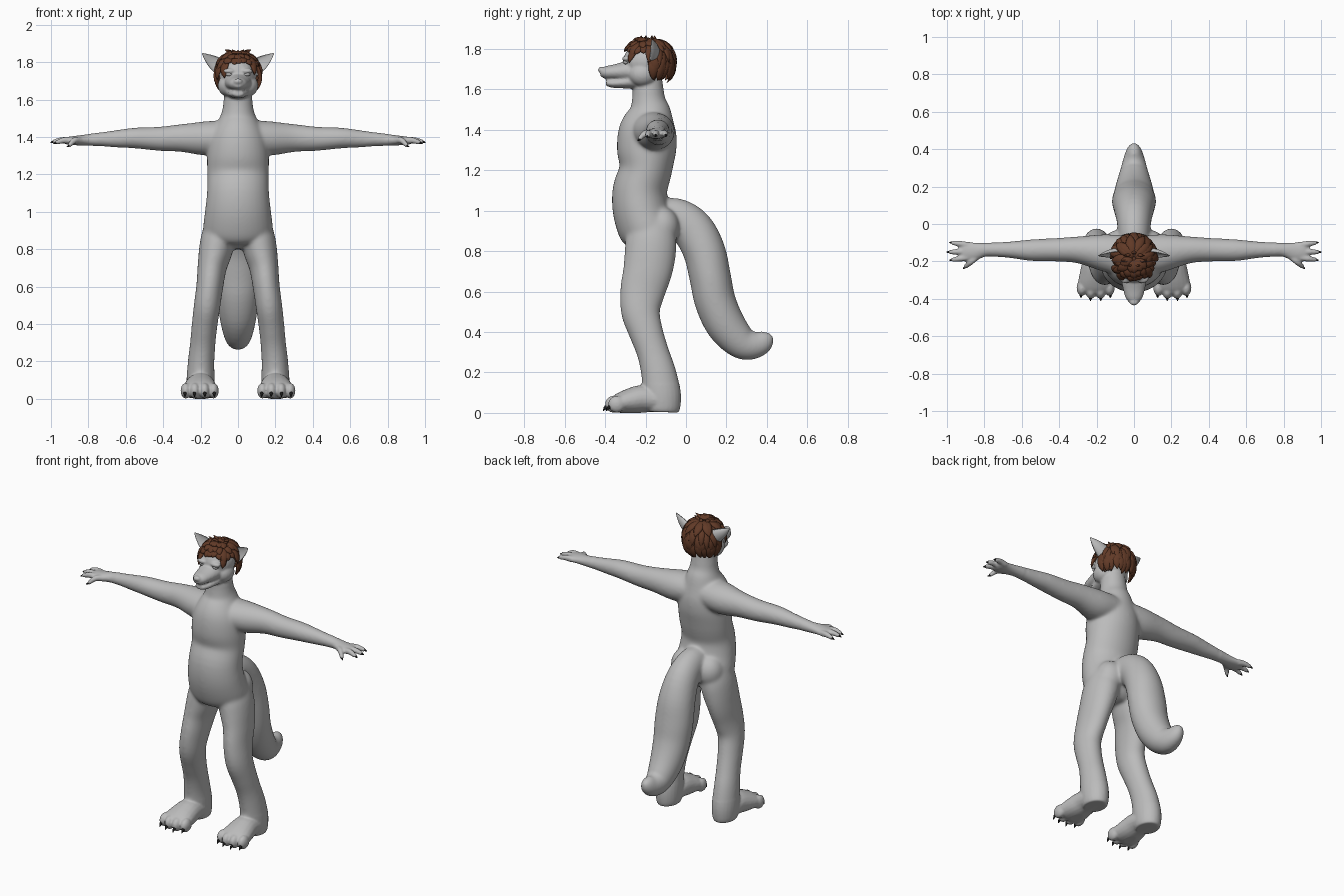
import bpy, bmesh, math, random
from mathutils import Vector, Matrix

random.seed(4)
cube = bpy.data.objects.get("Cube")
if cube:
    bpy.data.objects.remove(cube)


def material(name, rgb, rough=0.7):
    m = bpy.data.materials.new(name)
    m.use_nodes = True
    m.diffuse_color = (*rgb, 1)
    bsdf = next(n for n in m.node_tree.nodes if n.type == 'BSDF_PRINCIPLED')
    bsdf.inputs["Base Color"].default_value = (*rgb, 1)
    bsdf.inputs["Roughness"].default_value = rough
    return m


GREY = material("grey fur", (0.5, 0.5, 0.5))
BROWN = material("brown hair", (0.12, 0.042, 0.02))
BLACK = material("black claw", (0.012, 0.012, 0.012))


def spline(st, steps):
    # Catmull-Rom through the stations
    out = []
    for i in range(len(st) - 1):
        p0, p1, p2, p3 = (st[max(0, min(len(st) - 1, i + k))] for k in (-1, 0, 1, 2))
        for j in range(steps):
            t = j / steps
            out.append([0.5 * (2 * b + (c - a) * t + (2 * a - 5 * b + 4 * c - d) * t * t
                               + (3 * b - a - 3 * c + d) * t ** 3)
                        for a, b, c, d in zip(p0, p1, p2, p3)])
    return out + [list(st[-1])]


def tube(bm, stations, side, sides=20, steps=4, cup=None):
    # Loft of ellipses; a station is x, y, z, radius along side, other radius
    st = spline(stations, steps)
    pts = [Vector(s[:3]) for s in st]
    rings = []
    for i, s in enumerate(st):
        t = (pts[min(i + 1, len(st) - 1)] - pts[max(i - 1, 0)]).normalized()
        u = Vector(side)
        u = (u - t * u.dot(t)).normalized()
        v = t.cross(u)
        if cup and v.y > 0:
            v = -v
        ring = []
        for k in range(sides):
            a = math.tau * k / sides
            h = math.sin(a)
            if cup and h > 0:
                h *= -cup
            ring.append(bm.verts.new(pts[i] + u * (abs(s[3]) * math.cos(a)) + v * (abs(s[4]) * h)))
        rings.append(ring)
    for r, q in zip(rings, rings[1:]):
        for k in range(sides):
            n = (k + 1) % sides
            bm.faces.new((r[k], r[n], q[n], q[k]))
    bm.faces.new(rings[0][::-1])
    bm.faces.new(rings[-1])


def ball(bm, c, r):
    bmesh.ops.create_uvsphere(bm, u_segments=20, v_segments=14, radius=1,
                              matrix=Matrix.Translation(c) @ Matrix.Diagonal((*r, 1)))


def finish(bm, name, mat):
    bmesh.ops.recalc_face_normals(bm, faces=bm.faces)
    me = bpy.data.meshes.new(name)
    bm.to_mesh(me)
    bm.free()
    me.materials.append(mat)
    me.shade_smooth()
    ob = bpy.data.objects.new(name, me)
    bpy.context.collection.objects.link(ob)
    return ob


X, Y = (1, 0, 0), (0, 1, 0)
bm = bmesh.new()

# Torso and neck
tube(bm, [(0, -.19, 1.66, .07, .07), (0, -.185, 1.55, .083, .083), (0, -.18, 1.49, .105, .108),
          (0, -.19, 1.4, .15, .142), (0, -.195, 1.3, .165, .147), (0, -.2, 1.2, .165, .13),
          (0, -.228, 1.1, .166, .135), (0, -.222, 1.0, .177, .14), (0, -.19, .9, .185, .14),
          (0, -.175, .84, .15, .11), (0, -.175, .8, .07, .06)], X, 32)

# Tail, swelling from the root and hooking up at the tip
tube(bm, [(0, -.16, .97, .08, .08), (0, -.06, .965, .085, .1), (0, .03, .91, .095, .105),
          (0, .09, .8, .11, .105), (0, .12, .67, .118, .103), (0, .145, .55, .112, .102),
          (0, .2, .43, .098, .098), (0, .28, .345, .076, .082), (0, .355, .34, .056, .066),
          (0, .4, .37, .036, .046), (0, .418, .39, .014, .018)], X, 24)

# Skull, cheeks, muzzle, jaw, nose
ball(bm, (0, -.2, 1.735), (.1, .112, .1))
for s in (1, -1):
    ball(bm, (s * .05, -.215, 1.675), (.058, .07, .06))
    ball(bm, (s * .045, -.292, 1.752), (.034, .025, .016))
tube(bm, [(0, -.22, 1.69, .08, .055), (0, -.29, 1.69, .07, .05), (0, -.35, 1.686, .058, .039),
          (0, -.395, 1.684, .045, .032), (0, -.422, 1.686, .024, .02)], X)
tube(bm, [(0, -.22, 1.645, .075, .045), (0, -.3, 1.635, .058, .03), (0, -.36, 1.63, .045, .022),
          (0, -.395, 1.632, .028, .014)], X)
ball(bm, (0, -.418, 1.697), (.024, .018, .016))

for s in (1, -1):
    # Arm and palm
    tube(bm, [(s * .06, -.17, 1.4, .11, .09), (s * .17, -.152, 1.392, .098, .092),
              (s * .3, -.138, 1.394, .072, .075), (s * .42, -.138, 1.39, .063, .065),
              (s * .55, -.14, 1.394, .058, .056), (s * .65, -.138, 1.39, .046, .047),
              (s * .74, -.137, 1.387, .039, .037), (s * .8, -.138, 1.384, .037, .031),
              (s * .86, -.148, 1.381, .05, .026), (s * .91, -.147, 1.379, .051, .021),
              (s * .93, -.147, 1.378, .03, .012)], Y)
    # Leg
    tube(bm, [(s * .09, -.17, .95, .08, .1), (s * .105, -.172, .86, .093, .125),
              (s * .122, -.178, .78, .089, .127), (s * .139, -.19, .7, .078, .122),
              (s * .151, -.215, .6, .072, .112), (s * .165, -.225, .5, .071, .097),
              (s * .178, -.198, .4, .069, .085), (s * .188, -.164, .3, .068, .08),
              (s * .197, -.136, .2, .071, .087), (s * .2, -.12, .1, .075, .094),
              (s * .2, -.115, .03, .071, .088), (s * .2, -.115, .004, .062, .078)], X, 24)
    ball(bm, (s * .085, -.12, .92), (.088, .088, .1))
    # Foot
    tube(bm, [(s * .2, -.1, .055, .07, .053), (s * .2, -.2, .07, .077, .068),
              (s * .203, -.27, .06, .088, .064), (s * .205, -.33, .048, .096, .05),
              (s * .205, -.36, .04, .08, .036)], X)
    for dx, y in ((-.074, -.342), (-.026, -.358), (.026, -.358), (.074, -.342)):
        ball(bm, (s * .205 + dx, y, .043), (.028, .043, .042))

# Fingers and thumb: root x, root y, tip x, tip y, tip height
FINGERS = [(.89, -.112, .975, -.1, 1.374), (.9, -.148, .99, -.15, 1.374),
           (.89, -.18, .975, -.192, 1.368), (.84, -.175, .905, -.232, 1.352)]
for s in (1, -1):
    for x0, y0, x1, y1, z in FINGERS:
        tube(bm, [(s * x0, y0, 1.38, .019, .017), (s * (x0 + x1) / 2, (y0 + y1) / 2, 1.382, .017, .016),
                  (s * x1, y1, z, .011, .011)], (0, 0, 1), 12)

# Fuse everything into one skin, then relax the large joints only
body = finish(bm, "body", GREY)
bpy.context.view_layer.objects.active = body
rm = body.modifiers.new("fuse", 'REMESH')
rm.mode = 'VOXEL'
rm.voxel_size = 0.0065
bpy.ops.object.modifier_apply(modifier=rm.name)
group = body.vertex_groups.new(name="joints")
group.add([v.index for v in body.data.vertices
           if abs(v.co.x) < .75 and .14 < v.co.z < 1.58], 1, 'REPLACE')
for label, count, vg in (("relax joints", 30, "joints"), ("relax all", 4, "")):
    sm = body.modifiers.new(label, 'SMOOTH')
    sm.factor, sm.iterations, sm.vertex_group = 0.5, count, vg
    bpy.ops.object.modifier_apply(modifier=sm.name)
for v in body.data.vertices:
    v.co.z = max(v.co.z, 0)
body.data.shade_smooth()

# Ears, eyes
for s, label in ((1, "left"), (-1, "right")):
    bm = bmesh.new()
    tube(bm, [(s * .062, -.165, 1.75, .04, .035), (s * .095, -.165, 1.775, .046, .036),
              (s * .135, -.165, 1.803, .036, .026), (s * .168, -.168, 1.828, .019, .013),
              (s * .19, -.17, 1.846, .003, .002)], (-s * .55, .35, .75), 20, 4, cup=.55)
    finish(bm, label + "_ear", GREY)
    bm = bmesh.new()
    ball(bm, (s * .046, -.297, 1.735), (.02, .014, .011))
    finish(bm, label + "_eye", GREY)

# Claws on fingers and toes
bm = bmesh.new()
for s in (1, -1):
    for x0, y0, x1, y1, z in FINGERS:
        d = Vector((s * (x1 - x0), y1 - y0, -.03)).normalized()
        a = Vector((s * x1, y1, z))
        tube(bm, [(*(a - d * .004), .006, .006), (*(a + d * .006), .005, .005),
                  (*(a + d * .014), .001, .001)], (0, 0, 1), 8, 2)
    for dx, y in ((-.074, -.372), (-.026, -.388), (.026, -.388), (.074, -.372)):
        x = s * .205 + dx * 1.06
        tube(bm, [(x, y + .012, .034, .01, .01), (x, y - .008, .028, .009, .01),
                  (x, y - .022, .01, .001, .002)], X, 8, 3)
finish(bm, "claws", BLACK)

# Hair: a cap under layered leaf-shaped locks that follow the skull
C, R = Vector((0, -.185, 1.735)), Vector((.108, .115, .108))


def on_head(azim, polar, lift):
    # azim 0 is the face, pi the back; polar is measured from the crown
    d = Vector((math.sin(polar) * math.sin(azim), -math.sin(polar) * math.cos(azim), math.cos(polar)))
    return C + Vector(a * b for a, b in zip(d, R)) * lift


def lock(bm, azim, p0, p1, width, flare):
    st = []
    twist = random.uniform(-.25, .25)
    for t, w in ((0, .35), (.3, .9), (.6, 1), (.85, .6), (1, .05)):
        p = on_head(azim + twist * t, p0 + (p1 - p0) * t, 1.0 + .1 * math.sin(t * 2) + flare * t * t)
        st.append((*p, width * w, .011 * w))
    tube(bm, st, (math.cos(azim), math.sin(azim), 0), 8, 2)


def reach(azim):
    # How far down the hair falls: short fringe, gap at the ears, long nape
    a = abs(math.degrees(azim))
    return math.radians(66 if a < 35 else 100 if a < 62 else 72 if a < 88 else 128)


bm = bmesh.new()
bmesh.ops.create_uvsphere(bm, u_segments=24, v_segments=16, radius=1,
                          matrix=Matrix.Translation(C) @ Matrix.Diagonal((*(R * 1.01), 1)))
bmesh.ops.delete(bm, context='VERTS', geom=[
    v for v in bm.verts if v.co.z < 1.79 - max(0, (v.co.y + .17) * 1.7)])
for start, fall, count, flare in ((.75, 1, 26, .08), (.4, .78, 20, .1), (.08, .52, 14, .13)):
    for i in range(count):
        az = math.tau * (i + random.uniform(.2, .8)) / count - math.pi
        end = reach(az) * fall * random.uniform(.9, 1.06)
        lock(bm, az, min(start, end * .6), end, random.uniform(.02, .028), flare)
# Nape locks hanging behind the ears
for i in range(13):
    az = math.radians(100 + 160 * i / 12)
    lock(bm, az, 1.2, random.uniform(2.2, 2.45), .025, .14)
# Upright wisps on the crown
for i in range(7):
    a = math.tau * i / 7
    x, y = .03 * math.sin(a), -.18 + .035 * math.cos(a)
    tube(bm, [(x, y, 1.83, .016, .01), (x * 1.6, y - .01, 1.853, .012, .008),
              (x * 2.4, y - .01, 1.866, .001, .001)], X, 8, 2)
finish(bm, "hair", BROWN)
